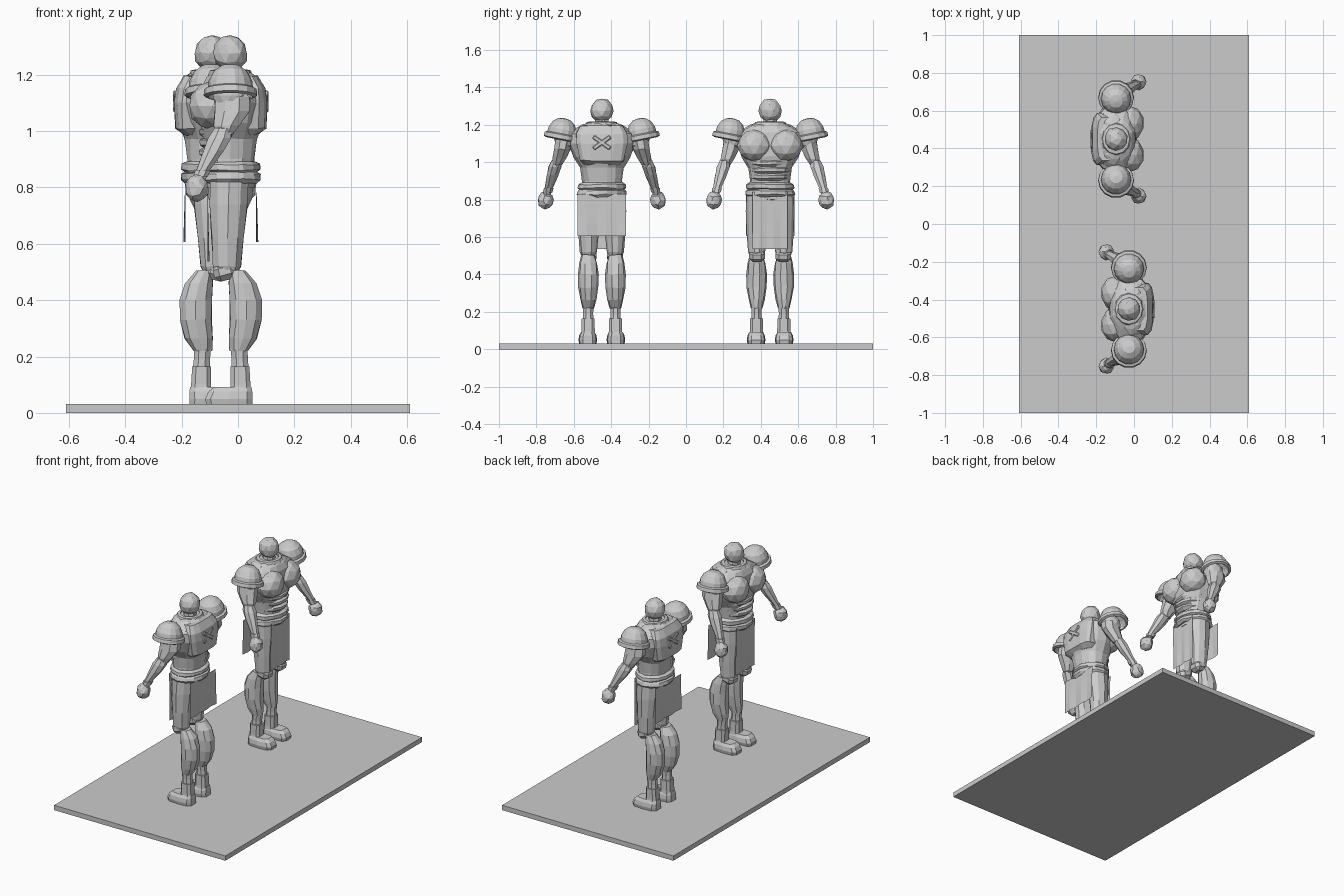
import bpy, bmesh, random
from math import cos, sin, pi, radians, copysign
from mathutils import Vector, Matrix

if "Cube" in bpy.data.objects:
    bpy.data.objects.remove(bpy.data.objects["Cube"])

random.seed(4)
parts = []  # (name, mesh, mirrored); figure space faces +x, y is sideways


def store(name, bm, mirror=False, jitter=0.0):
    for v in bm.verts:
        v.co += Vector([random.uniform(-jitter, jitter) for _ in range(3)])
    bmesh.ops.recalc_face_normals(bm, faces=bm.faces)
    me = bpy.data.meshes.new(name)
    bm.to_mesh(me)
    bm.free()
    parts.append((name, me, mirror))


def loft(name, rings, sides=10, mirror=False, jitter=0.0, square=1.0):
    """Skin over horizontal rings (x, y, z, rx, ry); square < 1 gives boxier sections."""
    bm = bmesh.new()
    loops = []
    for x, y, z, rx, ry in rings:
        loop = []
        for i in range(sides):
            a = 2 * pi * (i + 0.5) / sides
            c, s = cos(a), sin(a)
            loop.append(bm.verts.new((x + rx * copysign(abs(c) ** square, c),
                                      y + ry * copysign(abs(s) ** square, s), z)))
        loops.append(loop)
    for a, b in zip(loops, loops[1:]):
        for i in range(sides):
            j = (i + 1) % sides
            bm.faces.new((a[i], a[j], b[j], b[i]))
    bm.faces.new(loops[0][::-1])
    bm.faces.new(loops[-1])
    store(name, bm, mirror, jitter)


def ball(name, pos, size, tilt=0, sub=2, mirror=False, jitter=0.0):
    bm = bmesh.new()
    m = Matrix.Translation(pos) @ Matrix.Rotation(radians(tilt), 4, 'X') @ Matrix.Diagonal((*size, 1))
    bmesh.ops.create_icosphere(bm, subdivisions=sub, radius=1, matrix=m)
    store(name, bm, mirror, jitter)


def box(name, pos, size, rot=(0, 'X'), bevel=0.0, mirror=False, jitter=0.0):
    bm = bmesh.new()
    m = Matrix.Translation(pos) @ Matrix.Rotation(radians(rot[0]), 4, rot[1]) @ Matrix.Diagonal((*size, 1))
    bmesh.ops.create_cube(bm, size=1, matrix=m)
    if bevel:
        bmesh.ops.bevel(bm, geom=bm.edges[:], offset=bevel, segments=1, affect='EDGES')
    store(name, bm, mirror, jitter)


def spin(name, profile, matrix, sides=14, mirror=False):
    """Turn an (r, z) profile around z, then place it."""
    bm = bmesh.new()
    vs = [bm.verts.new((r, 0, z)) for r, z in profile]
    es = [bm.edges.new(p) for p in zip(vs, vs[1:])]
    bmesh.ops.spin(bm, geom=vs + es, cent=(0, 0, 0), axis=(0, 0, 1), angle=2 * pi, steps=sides)
    bmesh.ops.remove_doubles(bm, verts=bm.verts[:], dist=0.0005)
    bm.transform(matrix)
    store(name, bm, mirror)


def cloth(name, x, half, top, bottom, lean):
    """Thin hanging cloth with soft folds."""
    bm = bmesh.new()
    bmesh.ops.create_grid(bm, x_segments=5, y_segments=4, size=1)
    for v in bm.verts:
        t = (1 - v.co.y) / 2
        fold = 0.004 * t * sin(v.co.x * 7)
        v.co = Vector((x + lean * t + fold, v.co.x * half, top + (bottom - top) * t))
    bmesh.ops.solidify(bm, geom=bm.faces[:], thickness=0.003)
    store(name, bm)


# head and neck
ball("head", (0, 0, 1.277), (0.063, 0.063, 0.064), jitter=0.003)
loft("neck", [(0, 0, 1.16, .048, .05), (0, 0, 1.235, .036, .036)], 8)
spin("collar", [(.052, 1.19), (.055, 1.218), (.072, 1.215), (.085, 1.185)],
     Matrix.Diagonal((1, 1.12, 1, 1)), 12)

# torso
loft("torso", [(0, 0, .80, .085, .11), (0, 0, .90, .088, .105), (0, 0, .97, .095, .115),
               (-.005, 0, 1.03, .112, .15), (-.01, 0, 1.10, .118, .178),
               (-.01, 0, 1.155, .112, .17), (-.005, 0, 1.19, .09, .12),
               (0, 0, 1.21, .06, .075)], 14, jitter=.004, square=.85)
ball("chest_muscle", (.066, .084, 1.09), (.084, .092, .086), mirror=True, jitter=.003)
ball("trapezius", (-.02, .09, 1.165), (.065, .07, .04), tilt=-22, mirror=True, jitter=.002)
for i, (z, ry) in enumerate([(.995, .125), (.958, .112), (.922, .105)]):
    loft(f"belly_roll_{i}", [(.012, 0, z - .02, .083, ry - .012), (.014, 0, z - .006, .098, ry),
                             (.014, 0, z + .008, .098, ry), (.012, 0, z + .02, .083, ry - .012)],
         12, jitter=.003)

# back armour with crossed straps
loft("back_plate", [(-.05, 0, .985, .045, .095), (-.075, 0, 1.01, .052, .12),
                    (-.075, 0, 1.10, .056, .14), (-.072, 0, 1.15, .053, .14),
                    (-.055, 0, 1.195, .045, .115)], 12, jitter=.003, square=.55)
for i, s in enumerate((-1, 1)):
    box(f"back_strap_{i}", (-.129, 0, 1.105), (.012, .022, .11), (s * 55, 'X'), .004)

# belt and hips
loft("belt", [(0, 0, .815, .095, .118), (0, 0, .828, .11, .132), (0, 0, .848, .108, .13),
              (0, 0, .855, .098, .12), (0, 0, .862, .108, .128), (0, 0, .882, .108, .126),
              (0, 0, .892, .09, .11)], 14, jitter=.003)
loft("hips", [(0, 0, .70, .05, .06), (0, 0, .76, .08, .12), (0, 0, .82, .085, .12)], 12)
cloth("front_cloth", .082, .094, .84, .54, -.004)
cloth("back_cloth", -.092, .13, .83, .61, -.003)

# arms
spin("shoulder_pad", [(0, .072), (.035, .066), (.062, .045), (.078, .012), (.08, -.012),
                      (.093, -.018), (.095, -.04), (.08, -.046), (.07, -.012), (.04, .03), (0, .045)],
     Matrix.Translation((0, .212, 1.165)) @ Matrix.Rotation(radians(11), 4, 'X'), 14, True)
ball("shoulder_joint", (0, .195, 1.125), (.065, .06, .065), mirror=True)
loft("upper_arm", [(.02, .238, .985, .03, .028), (.015, .228, 1.02, .048, .04),
                   (-.005, .212, 1.07, .066, .047), (-.008, .203, 1.12, .065, .048),
                   (0, .195, 1.15, .045, .04)], 8, True, .002)
ball("elbow", (.025, .242, .995), (.034, .03, .034), sub=1, mirror=True)
loft("forearm", [(.112, .293, .82, .02, .02), (.098, .285, .86, .024, .022),
                 (.06, .262, .93, .039, .034), (.038, .25, .975, .043, .037),
                 (.025, .242, 1.01, .032, .028)], 8, True, .002)
loft("wrist_band", [(.106, .289, .838, .028, .026), (.096, .284, .862, .03, .028)], 8, True)
ball("fist", (.12, .302, .797), (.042, .042, .047), sub=2, mirror=True, jitter=.004)

# legs
loft("thigh", [(.012, .07, .49, .035, .036), (.012, .071, .52, .052, .046),
               (.01, .071, .62, .06, .054), (.006, .07, .74, .07, .059),
               (.004, .066, .82, .07, .06)], 10, True, .002)
box("knee", (.02, .07, .503), (.082, .084, .066), (15, 'Y'), .02, True)
loft("calf", [(-.03, .073, .22, .034, .03), (-.045, .073, .265, .052, .042),
              (-.055, .073, .33, .06, .053), (-.054, .073, .40, .06, .056),
              (-.043, .073, .46, .05, .05), (-.025, .073, .505, .03, .034)], 10, True, .003)
loft("shin", [(-.036, .073, .14, .034, .032), (-.033, .073, .19, .031, .029),
              (-.03, .073, .25, .034, .031)], 8, True)
loft("boot_cuff", [(-.036, .073, .06, .04, .042), (-.036, .073, .10, .037, .037),
                   (-.034, .073, .165, .035, .036)], 8, True, square=.6)
loft("foot", [(.004, .075, .03, .084, .046), (.006, .075, .05, .086, .05),
              (.0, .075, .075, .08, .046), (-.008, .075, .092, .068, .036)], 10, True, square=.55)


# two warriors standing back to back
def place_figure(label, x, y, turn):
    for name, me, mirror in parts:
        ob = bpy.data.objects.new(f"{label}_{name}", me)
        bpy.context.collection.objects.link(ob)
        ob.location = (x, y, 0)
        ob.rotation_euler.z = radians(turn)
        if mirror:
            mod = ob.modifiers.new("mirror", 'MIRROR')
            mod.use_axis = (False, True, False)
            mod.use_mirror_merge = False


place_figure("left_warrior", -.095, .45, 0)
place_figure("right_warrior", -.027, -.45, 180)

# base plate
bpy.ops.mesh.primitive_cube_add(size=1, location=(0, 0, .0155))
base = bpy.context.object
base.name = "base_plate"
base.scale = (1.22, 2, .031)
